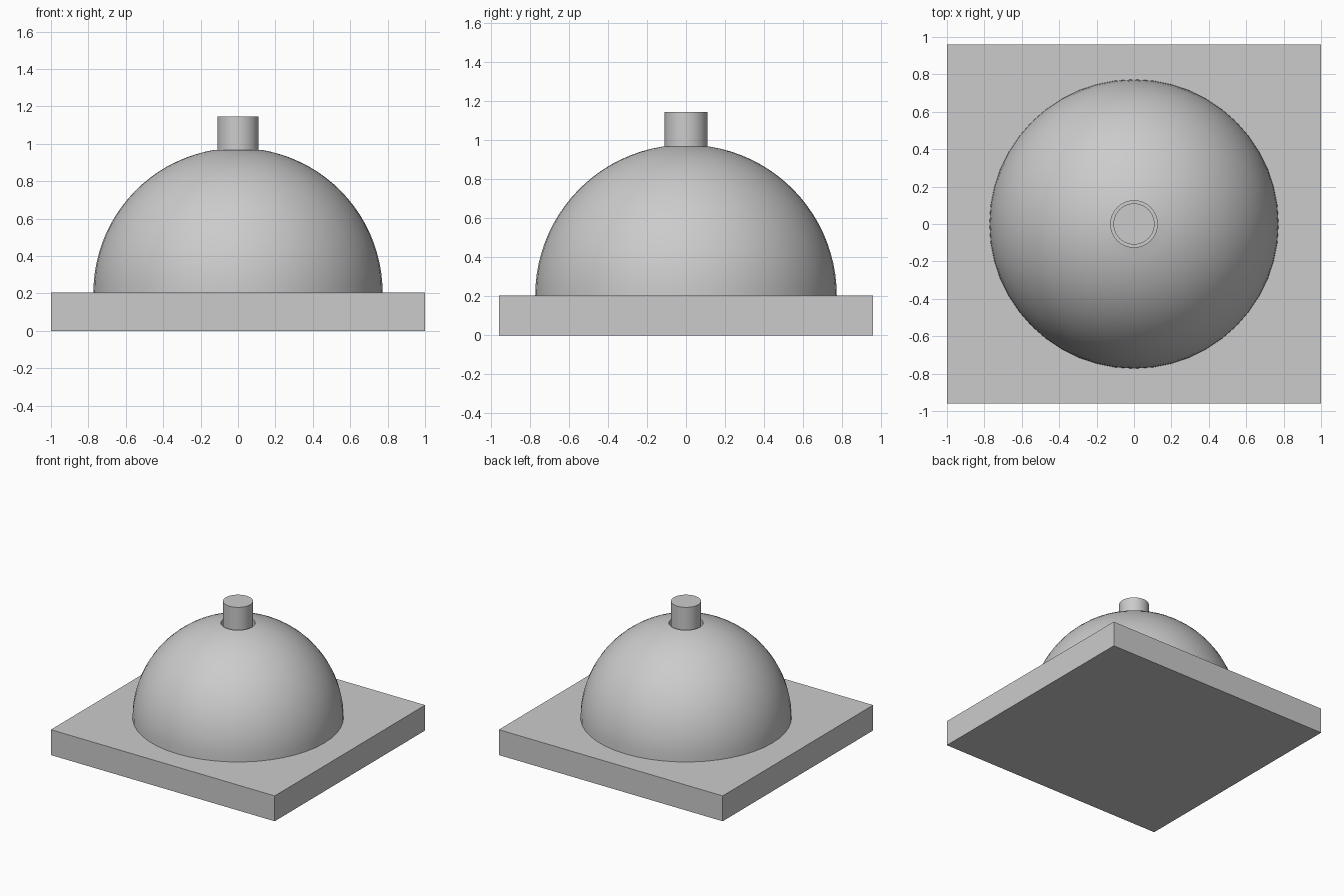
import bpy
import math

if "Cube" in bpy.data.objects:
    bpy.data.objects.remove(bpy.data.objects["Cube"], do_unlink=True)

grey = bpy.data.materials.new("plain grey")
grey.use_nodes = True
colour = (0.6, 0.6, 0.6, 1)
grey.diffuse_color = colour
grey.node_tree.nodes["Principled BSDF"].inputs["Base Color"].default_value = colour

BASE_TOP = 0.205
DOME_R = 0.773
SHELL = 0.05
HOLE_R = 0.125
KNOB_R = 0.11
KNOB_TOP = 1.145


def lathe(name, profile, segments):
    """Spin a closed (radius, height) profile around the z axis."""
    n = len(profile)
    verts = [(r * math.cos(a), r * math.sin(a), z)
             for a in (math.tau * s / segments for s in range(segments))
             for r, z in profile]
    faces = []
    for s in range(segments):
        t = (s + 1) % segments
        for i in range(n):
            j = (i + 1) % n
            faces.append((s * n + i, t * n + i, t * n + j, s * n + j))
    mesh = bpy.data.meshes.new(name)
    mesh.from_pydata(verts, [], faces)
    obj = bpy.data.objects.new(name, mesh)
    bpy.context.collection.objects.link(obj)
    return obj


def finish(obj, smooth=False):
    obj.data.materials.append(grey)
    if smooth:
        bpy.ops.object.select_all(action="DESELECT")
        obj.select_set(True)
        bpy.context.view_layer.objects.active = obj
        bpy.ops.object.shade_smooth_by_angle(angle=math.radians(30))


def arc(radius, steps=20):
    """Quarter arc from the base up to the rim of the top hole."""
    end = math.acos(HOLE_R / radius)
    return [(radius * math.cos(end * i / steps),
             BASE_TOP + radius * math.sin(end * i / steps))
            for i in range(steps + 1)]


# Rectangular base plate
bpy.ops.mesh.primitive_cube_add(size=1, location=(0, 0, BASE_TOP / 2))
base = bpy.context.object
base.name = "base_plate"
base.scale = (2, 1.92, BASE_TOP)
bpy.ops.object.transform_apply(location=False, rotation=False, scale=True)
finish(base)

# Hollow dome with a round hole at the top
dome = lathe("dome", arc(DOME_R) + arc(DOME_R - SHELL)[::-1], 48)
finish(dome, smooth=True)

# Push button standing in the hole
bpy.ops.mesh.primitive_cylinder_add(vertices=48, radius=KNOB_R, depth=KNOB_TOP - BASE_TOP,
                                    location=(0, 0, (KNOB_TOP + BASE_TOP) / 2))
button = bpy.context.object
button.name = "push_button"
finish(button, smooth=True)
